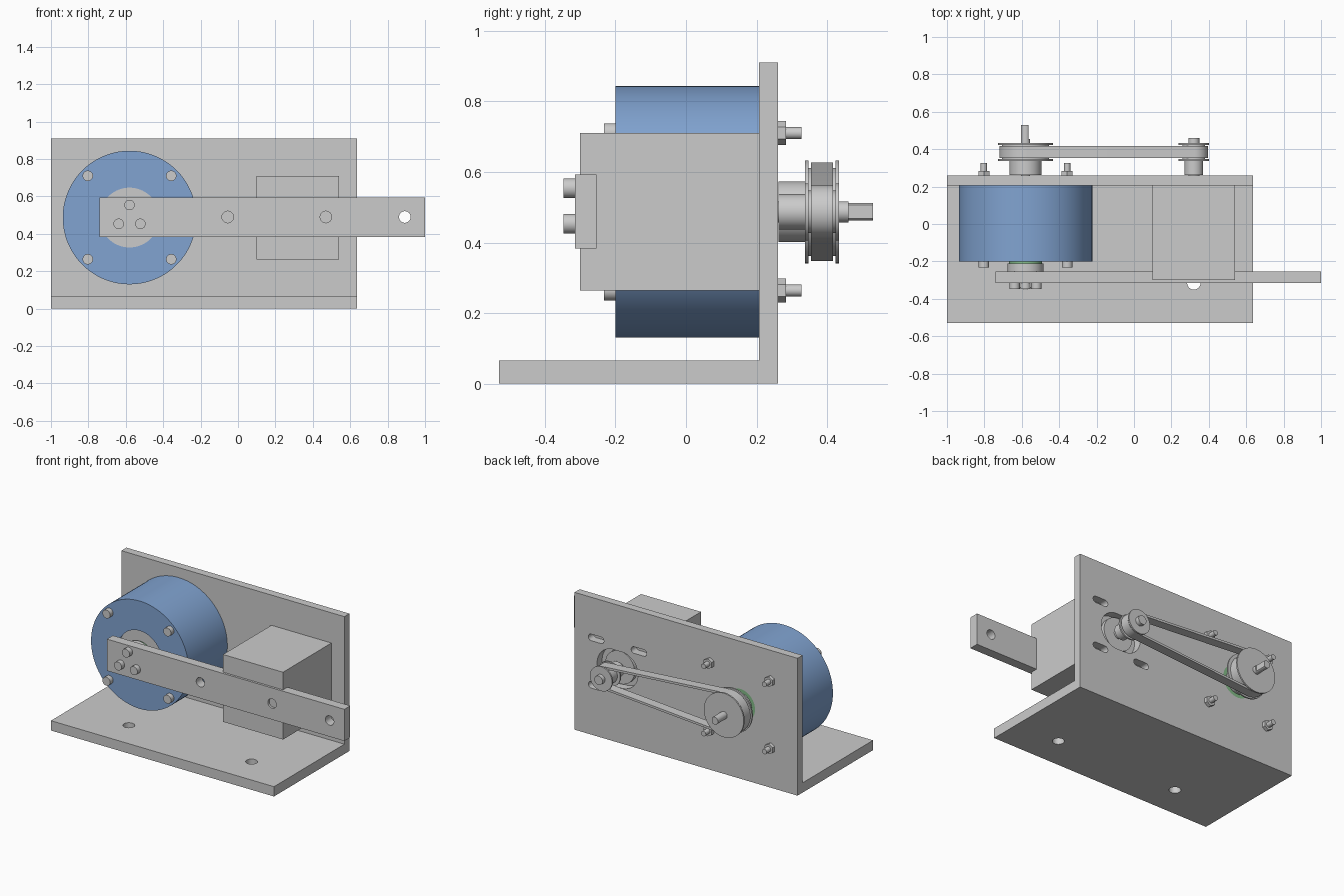
import bpy, bmesh, math
from mathutils import Vector

if "Cube" in bpy.data.objects:
    bpy.data.objects.remove(bpy.data.objects["Cube"])


def material(name, rgb):
    m = bpy.data.materials.new(name)
    m.diffuse_color = (*rgb, 1)
    m.use_nodes = True
    m.node_tree.nodes["Principled BSDF"].inputs["Base Color"].default_value = m.diffuse_color
    return m


GRAY = material("light gray", (0.60, 0.60, 0.60))
BLUE = material("steel blue", (0.22, 0.37, 0.64))
GREEN = material("seal green", (0.23, 0.50, 0.25))

SX, MX, AZ = -0.58, 0.32, 0.487      # main shaft x, motor x, shared axis height


def finish(name, bm, mat, smooth=True):
    bmesh.ops.recalc_face_normals(bm, faces=bm.faces)
    me = bpy.data.meshes.new(name)
    bm.to_mesh(me)
    bm.free()
    me.materials.append(mat)
    ob = bpy.data.objects.new(name, me)
    bpy.context.collection.objects.link(ob)
    if smooth:
        bpy.ops.object.select_all(action='DESELECT')
        ob.select_set(True)
        bpy.context.view_layer.objects.active = ob
        bpy.ops.object.shade_smooth_by_angle(angle=math.radians(30))
    return ob


def prism(bm, outline, y0, y1):
    """Extrude an (x, z) outline along y."""
    f = bm.faces.new([bm.verts.new((x, y0, z)) for x, z in outline])
    r = bmesh.ops.extrude_face_region(bm, geom=[f])
    bmesh.ops.translate(bm, vec=(0, y1 - y0, 0),
                        verts=[v for v in r['geom'] if isinstance(v, bmesh.types.BMVert)])


def circle(x, z, r, n=48, half=0.0):
    """Circle outline, or a horizontal slot when half > 0."""
    pts = []
    for i in range(n):
        a = 2 * math.pi * (i + 0.5) / n
        c = math.cos(a)
        pts.append((x + r * c + math.copysign(half, c), z + r * math.sin(a)))
    return pts


def rect(x0, x1, z0, z1):
    return [(x0, z0), (x1, z0), (x1, z1), (x0, z1)]


def part(name, outline, y0, y1, mat=GRAY):
    bm = bmesh.new()
    prism(bm, outline, y0, y1)
    return finish(name, bm, mat)


def cut(ob, outlines, y0, y1, vertical=()):
    """Cut outlines through along y, and round holes (x, y, r) along z."""
    bm = bmesh.new()
    for o in outlines:
        prism(bm, o, y0, y1)
    for x, y, r in vertical:
        g = bmesh.ops.create_cone(bm, cap_ends=True, segments=32, radius1=r, radius2=r, depth=0.3)
        bmesh.ops.translate(bm, vec=(x, y, 0.03), verts=g['verts'])
    c = finish("cutter", bm, GRAY, False)
    c.hide_render = True
    mod = ob.modifiers.new("holes", 'BOOLEAN')
    mod.operation, mod.solver, mod.object = 'DIFFERENCE', 'EXACT', c
    bpy.ops.object.select_all(action='DESELECT')
    ob.select_set(True)
    bpy.context.view_layer.objects.active = ob
    while ob.modifiers[0] != mod:
        bpy.ops.object.modifier_move_up(modifier=mod.name)
    bpy.ops.object.modifier_apply(modifier=mod.name)
    bpy.data.objects.remove(c)


# L-shaped bracket: drawn as a (y, z) section and extruded along x
bm = bmesh.new()
section = [(-0.53, 0), (0.26, 0), (0.26, 0.91), (0.207, 0.91), (0.207, 0.065), (-0.53, 0.065)]
f = bm.faces.new([bm.verts.new((-1, y, z)) for y, z in section])
r = bmesh.ops.extrude_face_region(bm, geom=[f])
bmesh.ops.translate(bm, vec=(1.635, 0, 0),
                    verts=[v for v in r['geom'] if isinstance(v, bmesh.types.BMVert)])
bracket = finish("bracket", bm, GRAY)
slots = [circle(MX + sx * 0.157, AZ + sz * 0.157, 0.022, 24, 0.035)
         for sx in (-1, 1) for sz in (-1, 1)]
cut(bracket, slots + [circle(MX, AZ, 0.12, 48, 0.03), circle(SX, AZ, 0.108)], 0.15, 0.32,
    [(SX, -0.315, 0.036), (MX, -0.315, 0.036)])

# Bearing housing with its bore, bearing and seals
drum = part("drum_housing", circle(SX, AZ, 0.357, 96), -0.2, 0.207, BLUE)
cut(drum, [circle(SX, AZ, 0.16, 64)], -0.3, 0.3)
part("bearing_outer", circle(SX, AZ, 0.16, 64), -0.193, 0.206)
part("front_seal", circle(SX, AZ, 0.088), -0.212, -0.19, GREEN)
part("back_seal", circle(SX, AZ, 0.108), 0.206, 0.256, GREEN)
part("front_hub", circle(SX, AZ, 0.097), -0.255, -0.21)

# Housing bolts with hexagonal nuts
for bx in (SX - 0.223, SX + 0.223):
    for bz in (AZ - 0.223, AZ + 0.223):
        part("bolt_head", circle(bx, bz, 0.028, 24), -0.232, -0.2)
        part("bolt_nut", circle(bx, bz, 0.034, 6), 0.26, 0.283)
        part("bolt_end", circle(bx, bz, 0.017, 24), 0.25, 0.327)

# Swinging arm and its three bolts
arm = part("arm", rect(-0.74, 1.0, 0.383, 0.593), -0.315, -0.253)
cut(arm, [circle(x, AZ + 0.003, 0.031, 32) for x in (-0.055, 0.47, 0.892)], -0.4, -0.2)
for k in range(3):
    a = math.radians(90 + 120 * k)
    part("arm_bolt", circle(SX + 0.067 * math.cos(a), AZ + 0.067 * math.sin(a), 0.028, 24),
         -0.347, -0.315)

# Motor
part("motor_body", rect(0.1, 0.54, 0.264, 0.71), -0.3, 0.207)
part("motor_boss", circle(MX, AZ, 0.108), 0.207, 0.235)
part("motor_shaft", circle(MX, AZ, 0.03, 32), 0.235, 0.46)

# Main shaft with a flat ground on its tip
part("main_shaft", circle(SX, AZ, 0.025, 32), 0.25, 0.455)
part("shaft_tip", [(min(x, SX + 0.015), z) for x, z in circle(SX, AZ, 0.025, 32)], 0.455, 0.53)


# Pulleys: hub, grooved core and two flanges
def pulley(name, x, r_hub, r_core, r_flange):
    part(name + "_hub", circle(x, AZ, r_hub), 0.262, 0.34)
    part(name + "_core", circle(x, AZ, r_core), 0.345, 0.428)
    for y in (0.337, 0.423):
        part(name + "_flange", circle(x, AZ, r_flange, 64), y, y + 0.01)


pulley("large_pulley", SX, 0.086, 0.125, 0.146)
pulley("small_pulley", MX, 0.05, 0.06, 0.081)

# Belt wrapped around both pulleys
R1, R2 = 0.14, 0.075
tangent = math.acos((R1 - R2) / (MX - SX))


def belt_loop(inset):
    n, pts = 32, []
    for cx, rad, a0, a1 in ((SX, R1, tangent, 2 * math.pi - tangent), (MX, R2, -tangent, tangent)):
        for i in range(n + 1):
            a = a0 + (a1 - a0) * i / n
            pts.append(Vector((cx + (rad - inset) * math.cos(a), 0, AZ + (rad - inset) * math.sin(a))))
    return pts


bm = bmesh.new()
rings = [[bm.verts.new(p + Vector((0, y, 0))) for p in belt_loop(t)]
         for t, y in ((0, 0.354), (0, 0.416), (0.015, 0.416), (0.015, 0.354))]
for k in range(4):
    a, b = rings[k], rings[(k + 1) % 4]
    for i in range(len(a)):
        j = (i + 1) % len(a)
        bm.faces.new((a[i], a[j], b[j], b[i]))
finish("belt", bm, GRAY)
